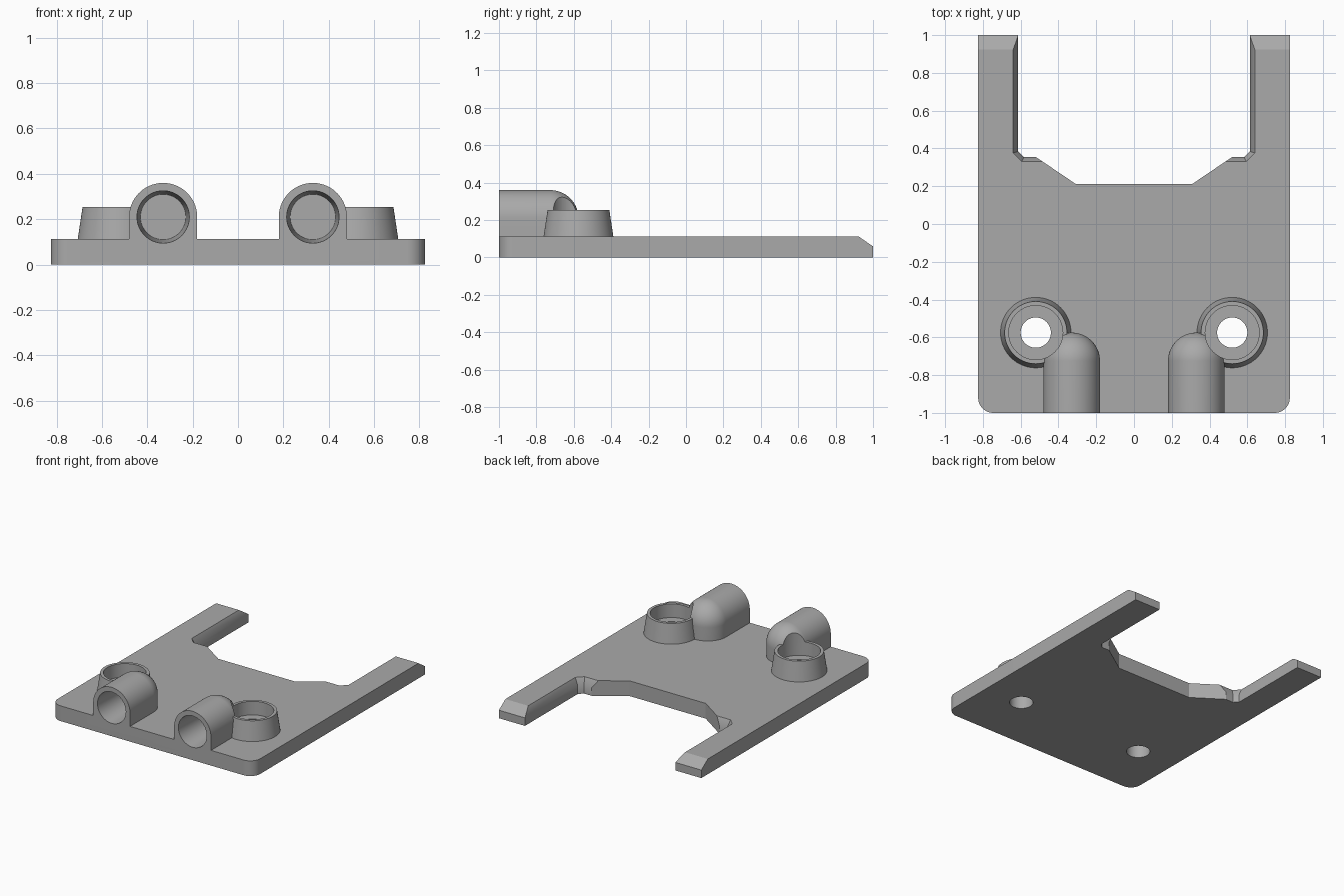
import bpy, bmesh
from math import sin, cos, pi, radians

if "Cube" in bpy.data.objects:
    bpy.data.objects.remove(bpy.data.objects["Cube"])

grey = bpy.data.materials.new("plain grey")
grey.use_nodes = True
GREY = (0.4, 0.4, 0.4, 1)
grey.diffuse_color = GREY
grey.node_tree.nodes["Principled BSDF"].inputs["Base Color"].default_value = GREY


def loft(name, rings):
    """Closed solid through a list of equal-length point rings."""
    bm = bmesh.new()
    loops = [[bm.verts.new(p) for p in ring] for ring in rings]
    for a, b in zip(loops, loops[1:]):
        for i in range(len(a)):
            j = (i + 1) % len(a)
            bm.faces.new((a[i], a[j], b[j], b[i]))
    bm.faces.new(loops[0][::-1])
    bm.faces.new(loops[-1])
    bmesh.ops.recalc_face_normals(bm, faces=bm.faces)
    mesh = bpy.data.meshes.new(name)
    bm.to_mesh(mesh)
    bm.free()
    mesh.materials.append(grey)
    obj = bpy.data.objects.new(name, mesh)
    bpy.context.collection.objects.link(obj)
    return obj


def arc(cx, cy, r, start, end, n):
    return [(cx + r * cos(radians(start + (end - start) * i / n)),
             cy + r * sin(radians(start + (end - start) * i / n))) for i in range(n + 1)]


def circle(cx, cy, r, n=64):
    return arc(cx, cy, r, 0, 360, n)[:-1]


def mirrored(half):
    """Symmetric outline from its +x half."""
    return half + [(-x, y) for x, y in reversed(half)]


def at_z(points, z):
    return [(x, y, z) for x, y in points]


def combine(target, other, operation):
    mod = target.modifiers.new(operation, "BOOLEAN")
    mod.operation, mod.object, mod.solver = operation, other, "EXACT"
    bpy.context.view_layer.objects.active = target
    bpy.ops.object.modifier_apply(modifier=mod.name)
    bpy.data.objects.remove(other)


# Forked base plate with rounded front corners
T = 0.112
outline = mirrored(arc(0.745, -0.92, 0.08, -90, 0, 10) + [
    (0.825, 1), (0.613, 1), (0.613, 0.385), (0.583, 0.355), (0.52, 0.355), (0.31, 0.213)])
plate = loft("base_plate", [at_z(outline, 0), at_z(outline, T)])

# Chamfer along the inside of the fork
low = mirrored([(0.52, 0.355), (0.583, 0.355), (0.613, 0.385), (0.613, 1.1)])
high = mirrored([(0.48, 0.33), (0.595, 0.33), (0.64, 0.375), (0.64, 1.1)])
combine(plate, loft("fork_chamfer", [at_z(low, 0.06), at_z(high, T + 0.001)]), "DIFFERENCE")

# Sloped fork tips
wedge = [(0.85, 0.163), (1.075, 0.007), (1.075, 0.163)]
combine(plate, loft("tip_chamfer", [[(x, y, z) for y, z in wedge] for x in (-1, 1)]), "DIFFERENCE")

TUBE_X, TUBE_Z, TUBE_R, TUBE_END = 0.33, 0.21, 0.15, -0.725
CUP_X, CUP_Y = 0.52, -0.575

for side in (1, -1):
    # Tapered screw cup
    cup = loft("screw_cup", [at_z(circle(side * CUP_X, CUP_Y, r), z)
                             for r, z in ((0.196, 0.05), (0.165, 0.255))])
    combine(plate, cup, "UNION")

    # Arched tube with a domed back end
    rings = []
    for phi in [None] + list(range(0, 89, 4)):
        r = TUBE_R * cos(radians(phi or 0))
        z = 0.05 if phi is None else TUBE_Z + TUBE_R * sin(radians(phi))
        path = [(side * TUBE_X + r, -1)] + arc(side * TUBE_X, TUBE_END, r, 0, 180, 32) \
            + [(side * TUBE_X - r, -1)]
        rings.append(at_z(path, z))
    combine(plate, loft("tube", rings), "UNION")

for side in (1, -1):
    # Stepped screw hole, also relieving the tube beside it
    steps = ((0.08, -0.1), (0.08, 0.155), (0.143, 0.155), (0.143, 0.5))
    hole = loft("screw_hole", [at_z(circle(side * CUP_X, CUP_Y, r), z) for r, z in steps])
    combine(plate, hole, "DIFFERENCE")

    # Slightly tapered blind bore
    bore = loft("tube_bore", [[(x, y, z) for x, z in circle(side * TUBE_X, TUBE_Z, r)]
                              for r, y in ((0.116, -1.01), (0.1, -0.725))])
    combine(plate, bore, "DIFFERENCE")

bpy.ops.object.select_all(action="DESELECT")
plate.select_set(True)
bpy.context.view_layer.objects.active = plate
bpy.ops.object.shade_smooth_by_angle(angle=radians(30))
